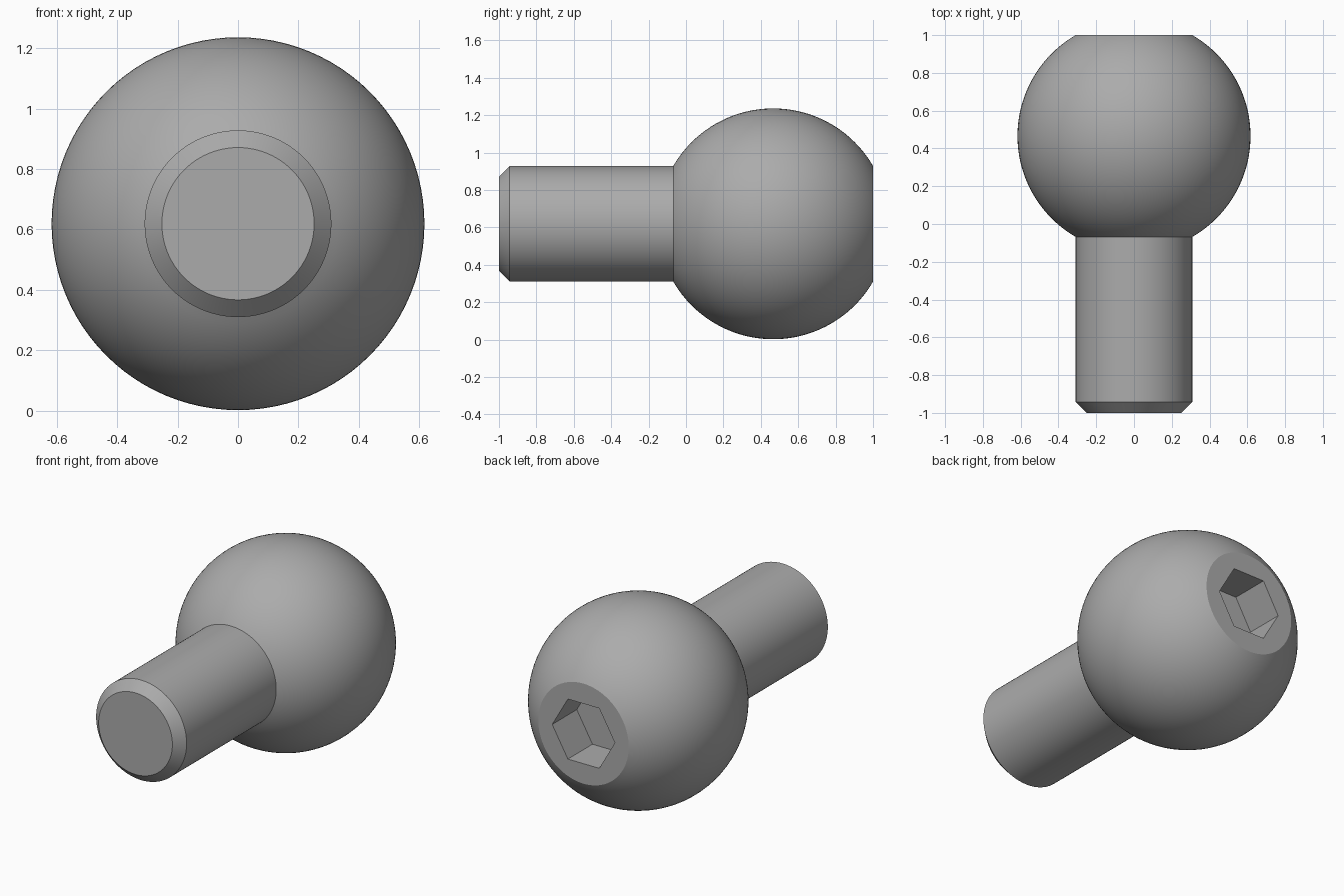
import bpy, bmesh, math
from mathutils import Vector, Matrix

cube = bpy.data.objects.get("Cube")
if cube:
    bpy.data.objects.remove(cube, do_unlink=True)

SEGMENTS = 96
AXIS_Z = 0.619       # height of the stud's axis
BALL_R = 0.617
SHANK_R = 0.309
CHAMFER = 0.057
BALL_Y = 1 - math.sqrt(BALL_R**2 - SHANK_R**2)
HEX_R = 0.214        # centre to corner
HEX_DEPTH = 0.24

steel = bpy.data.materials.new("grey steel")
steel.use_nodes = True
colour = (0.41, 0.41, 0.41, 1)
steel.diffuse_color = colour
steel.node_tree.nodes["Principled BSDF"].inputs["Base Color"].default_value = colour


def ring(bm, radius, y, count):
    """Closed loop of vertices around the y axis, first one on +x."""
    angles = [math.tau * i / count for i in range(count)]
    return [bm.verts.new((radius * math.cos(a), y, radius * math.sin(a))) for a in angles]


def bridge(bm, a, b):
    """Quads between two rings of equal size."""
    for i in range(len(a)):
        j = (i + 1) % len(a)
        bm.faces.new((a[i], a[j], b[j], b[i]))


def loop_edges(bm, loop):
    found = []
    for i, v in enumerate(loop):
        pair = (v, loop[(i + 1) % len(loop)])
        found.append(bm.edges.get(pair) or bm.edges.new(pair))
    return found


bm = bmesh.new()

# Chamfered shank, then the ball arc from the neck to the rear flat
profile = [(SHANK_R - CHAMFER, -1), (SHANK_R, -1 + CHAMFER)]
start = math.asin(SHANK_R / BALL_R)
steps = 48
for i in range(steps + 1):
    t = start + (math.pi - 2 * start) * i / steps
    profile.append((BALL_R * math.sin(t), BALL_Y - BALL_R * math.cos(t)))
rings = [ring(bm, r, y, SEGMENTS) for r, y in profile]
for a, b in zip(rings, rings[1:]):
    bridge(bm, a, b)
bm.faces.new(rings[0])

# Hex socket sunk into the rear flat
mouth = ring(bm, HEX_R, 1, 6)
floor = ring(bm, HEX_R, 1 - HEX_DEPTH, 6)
bridge(bm, mouth, floor)
bm.faces.new(floor)
bmesh.ops.triangle_fill(bm, use_beauty=True, normal=Vector((0, 1, 0)),
                        edges=loop_edges(bm, rings[-1]) + loop_edges(bm, mouth))

bmesh.ops.recalc_face_normals(bm, faces=bm.faces)
bm.transform(Matrix.Translation((0, 0, AXIS_Z)))

mesh = bpy.data.meshes.new("ball_stud")
bm.to_mesh(mesh)
bm.free()
mesh.materials.append(steel)
stud = bpy.data.objects.new("ball_stud", mesh)
bpy.context.collection.objects.link(stud)

bpy.ops.object.select_all(action="DESELECT")
stud.select_set(True)
bpy.context.view_layer.objects.active = stud
bpy.ops.object.shade_smooth_by_angle(angle=math.radians(30))
